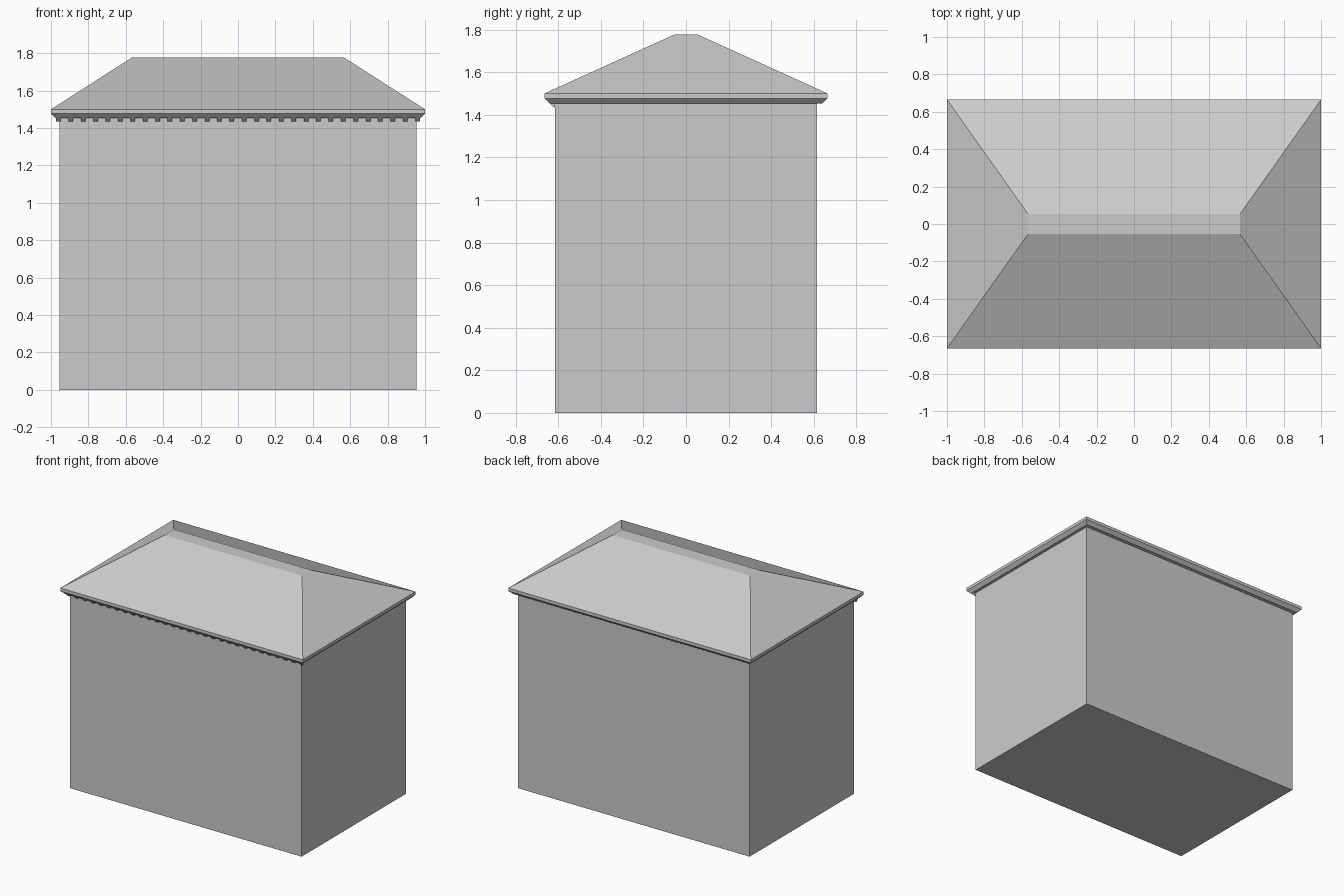
import bpy, bmesh

if "Cube" in bpy.data.objects:
    bpy.data.objects.remove(bpy.data.objects["Cube"])


def make_object(name, bm):
    bmesh.ops.recalc_face_normals(bm, faces=bm.faces)
    mesh = bpy.data.meshes.new(name)
    bm.to_mesh(mesh)
    bm.free()
    obj = bpy.data.objects.new(name, mesh)
    bpy.context.collection.objects.link(obj)
    return obj


def loft(name, rings):
    """Closed stack of centred rectangles given as (half x, half y, z)."""
    bm = bmesh.new()
    loops = [[bm.verts.new((sx * hx, sy * hy, z))
              for sx, sy in ((-1, -1), (1, -1), (1, 1), (-1, 1))]
             for hx, hy, z in rings]
    bm.faces.new(loops[0])
    bm.faces.new(loops[-1])
    for a, b in zip(loops, loops[1:]):
        for i in range(4):
            j = (i + 1) % 4
            bm.faces.new((a[i], a[j], b[j], b[i]))
    return make_object(name, bm)


def extrude_x(name, profile, width):
    """Extrude a (y, z) profile along x, centred on x = 0."""
    bm = bmesh.new()
    face = bm.faces.new([bm.verts.new((-width / 2, y, z)) for y, z in profile])
    ext = bmesh.ops.extrude_face_region(bm, geom=[face])["geom"]
    verts = [v for v in ext if isinstance(v, bmesh.types.BMVert)]
    bmesh.ops.translate(bm, verts=verts, vec=(width, 0, 0))
    return make_object(name, bm)


EAVE_X, EAVE_Y = 1.0, 0.665
BODY_X, BODY_Y = 0.955, 0.614
SOFFIT = 1.453

# Plain block of the building
loft("walls", [(BODY_X, BODY_Y, 0), (BODY_X, BODY_Y, SOFFIT)])

# Chamfered cornice, fascia and hipped roof with a narrow flat top
loft("cornice_and_roof", [
    (EAVE_X - 0.024, EAVE_Y - 0.024, SOFFIT),
    (EAVE_X, EAVE_Y, 1.477),
    (EAVE_X, EAVE_Y, 1.50),
    (0.567, 0.054, 1.777),
])

# Row of small sloped dentils under the front cornice
COUNT, PITCH = 30, 0.0662
dentils = extrude_x("front_dentils", [
    (-BODY_Y, SOFFIT), (-EAVE_Y + 0.024, SOFFIT),
    (-BODY_Y - 0.008, 1.434), (-BODY_Y, 1.434)], 0.024)
dentils.location.x = -PITCH * (COUNT - 1) / 2
row = dentils.modifiers.new("row", 'ARRAY')
row.count = COUNT
row.use_relative_offset = False
row.use_constant_offset = True
row.constant_offset_displace = (PITCH, 0, 0)
